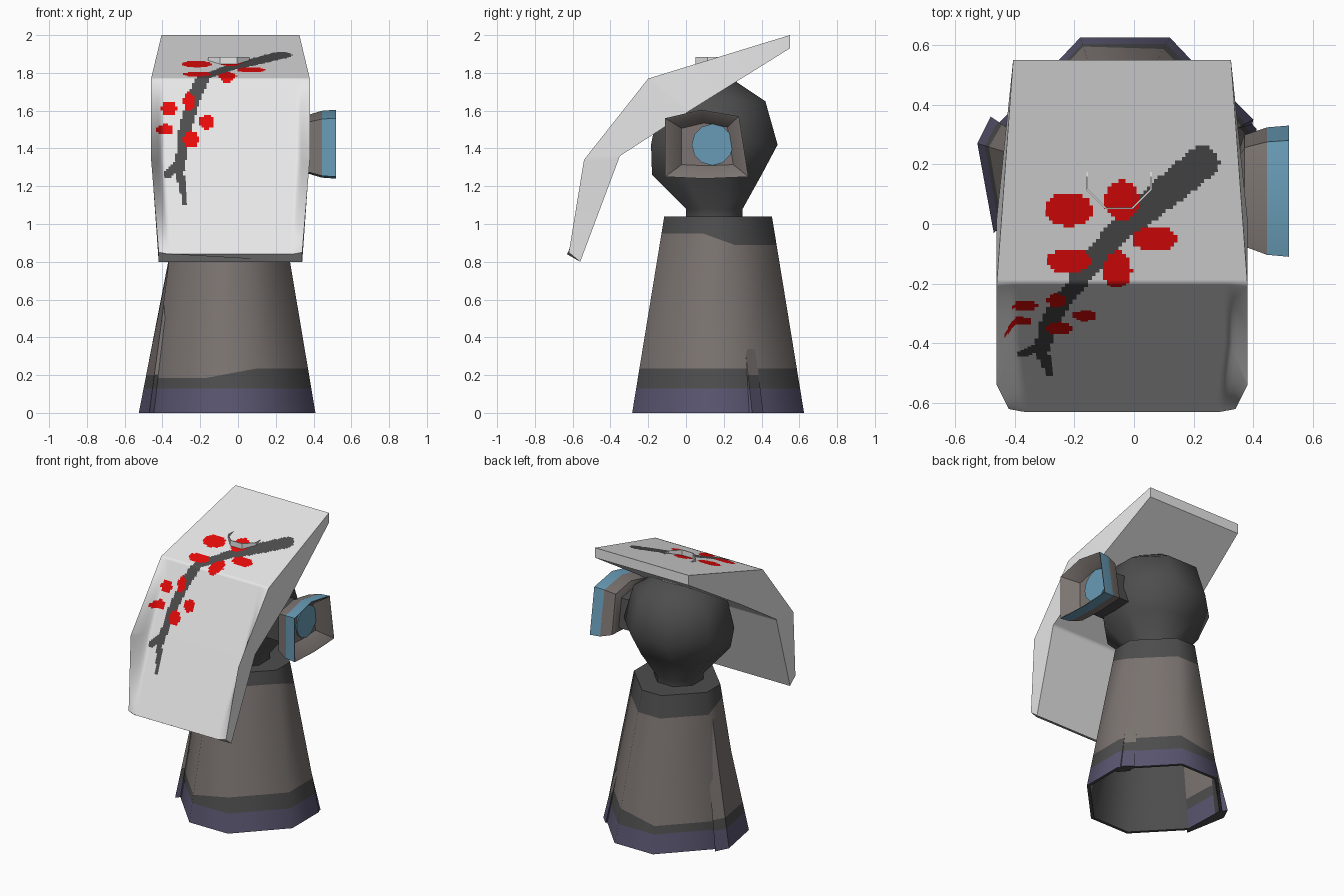
import bpy, math

if "Cube" in bpy.data.objects:
    bpy.data.objects.remove(bpy.data.objects["Cube"])

# Flat colours (linear)
def mat(name, rgb):
    m = bpy.data.materials.new(name)
    m.diffuse_color = (*rgb, 1)
    m.use_nodes = True
    m.node_tree.nodes["Principled BSDF"].inputs["Base Color"].default_value = m.diffuse_color
    return m

WHITE = mat("mask white", (0.80, 0.80, 0.80))
DARK = mat("dark grey", (0.075, 0.075, 0.075))
RED = mat("petal red", (0.80, 0.003, 0.003))
TAUPE = mat("taupe cloth", (0.20, 0.175, 0.165))
PURPLE = mat("muted purple", (0.10, 0.09, 0.16))
BLUE = mat("pale blue", (0.14, 0.33, 0.47))


def make(name, verts, faces, mats, idx, angle=50):
    me = bpy.data.meshes.new(name)
    me.from_pydata(verts, [], faces)
    for m in mats:
        me.materials.append(m)
    for p, i in zip(me.polygons, idx):
        p.material_index = i
    ob = bpy.data.objects.new(name, me)
    bpy.context.collection.objects.link(ob)
    bpy.ops.object.select_all(action='DESELECT')
    ob.select_set(True)
    bpy.context.view_layer.objects.active = ob
    bpy.ops.object.shade_smooth_by_angle(angle=math.radians(angle))
    return ob


def loft(name, rings, mats, idx, caps=(None, None), angle=50):
    """Skin matching rings; idx colours each band (or face by rule), caps colour the ends."""
    n = len(rings[0])
    verts = [p for r in rings for p in r]
    faces, col = [], []
    for k in range(len(rings) - 1):
        for i in range(n):
            j = (i + 1) % n
            faces.append((k * n + i, k * n + j, (k + 1) * n + j, (k + 1) * n + i))
            col.append(idx(k, i) if callable(idx) else idx[k])
    if caps[0] is not None:
        faces.append(tuple(reversed(range(n))))
        col.append(caps[0])
    if caps[1] is not None:
        faces.append(tuple(range((len(rings) - 1) * n, len(rings) * n)))
        col.append(caps[1])
    return make(name, verts, faces, mats, col, angle)


def octagon(cx, cy, z, r):
    k = r / math.cos(math.pi / 8)
    return [(cx + k * math.cos(a), cy + k * math.sin(a), z)
            for a in (math.pi / 8 + i * math.pi / 4 for i in range(8))]


# Cloak: hollow tapered octagon with narrow flats, coloured hem and slanting collar band
def cloak_ring(z, inset=0.0, tilt_x=0.0, tilt_y=0.0):
    ring = []
    for sx, sy, wide in ((1, -1, 1), (1, 1, 1), (1, 1, 0), (-1, 1, 0),
                         (-1, 1, 1), (-1, -1, 1), (-1, -1, 0), (1, -1, 0)):
        zz = z + tilt_x * sx + tilt_y * sy
        f = zz / 1.04
        flat = 0.15 - 0.075 * f - inset * 0.4
        ax, ay = 0.44 - 0.155 * f - inset, 0.455 - 0.17 * f - inset
        ring.append((-0.03 - 0.02 * f + sx * (ax if wide else flat),
                     0.17 + sy * (flat if wide else ay), zz))
    return ring

loft("cloak", [cloak_ring(0.98, 0.02), cloak_ring(0, 0.02), cloak_ring(0), cloak_ring(0.13),
               cloak_ring(0.21, 0, 0.025), cloak_ring(0.92, 0, 0, -0.03), cloak_ring(1.04)],
     [TAUPE, DARK, PURPLE], [1, 1, 2, 1, 0, 1], caps=(1, 1))


# Folds: thin cloth panels that flare out of the cloak towards the hem
def fold(name, top, bottom):
    rings = []
    for z in (0.0, 0.13, 0.20, 0.85):
        f = z / 0.85
        rings.append([(b[0] + (t[0] - b[0]) * f, b[1] + (t[1] - b[1]) * f, z)
                      for t, b in zip(top, bottom)])
    loft(name, rings, [TAUPE, DARK, PURPLE], [2, 1, 0], caps=(1, 0), angle=30)

fold("left_fold", [(-0.32, 0.08), (-0.32, 0.22), (-0.32, 0.25), (-0.36, 0.22), (-0.355, 0.10)],
     [(-0.44, 0.0), (-0.45, 0.27), (-0.48, 0.36), (-0.525, 0.27), (-0.47, -0.03)])
fold("right_fold", [(0.18, 0.28), (0.22, 0.22), (0.23, 0.26), (0.20, 0.30)],
     [(0.32, 0.34), (0.38, 0.27), (0.40, 0.35), (0.34, 0.41)])

# Head: faceted ball on a short neck
loft("head", [octagon(-0.05, y, z, r) for y, z, r in
              ((0.15, 1.02, 0.15), (0.15, 1.08, 0.15), (0.11, 1.26, 0.29), (0.15, 1.42, 0.335),
               (0.14, 1.65, 0.28), (0.14, 1.75, 0.13))],
     [DARK], [0] * 5, caps=(0, 0), angle=50)

# Ear: stem, flared cup with blue outer band, recessed blue disc
def ear_ring(x, s):
    pts = [(-0.11, 1.25), (0.10, 1.24), (0.33, 1.25), (0.28, 1.57), (0.08, 1.605), (-0.11, 1.56)]
    return [(x, 0.12 + (y - 0.12) * s, 1.42 + (z - 1.42) * s) for y, z in pts]

loft("ear_stem", [ear_ring(0.20, 0.62), ear_ring(0.37, 0.62)], [DARK], [0], caps=(0, 0))
loft("ear_cup", [ear_ring(0.35, 0.62), ear_ring(0.37, 0.85), ear_ring(0.445, 0.97),
                 ear_ring(0.52, 1.0), ear_ring(0.515, 0.95), ear_ring(0.43, 0.62)],
     [TAUPE, BLUE], [0, 0, 1, 0, 0], caps=(0, 0), angle=30)
disc = [[(x, 0.14 + 0.11 * math.cos(a * math.pi / 6), 1.42 + 0.11 * math.sin(a * math.pi / 6))
         for a in range(12)] for x in (0.43, 0.438)]
loft("ear_disc", disc, [BLUE], [0], caps=(0, 0))

# Mask: rows of (panel y, z), (side edge y, z), (back y, z), half width
ROWS = [(-0.63, 0.84, -0.62, 0.85, -0.56, 0.80, 0.38), (-0.40, 1.34, -0.54, 1.34, -0.35, 1.36, 0.42),
        (-0.20, 1.77, -0.20, 1.77, 0.02, 1.60, 0.42), (0.55, 2.00, 0.55, 2.00, 0.55, 1.93, 0.365)]
STEPS = (42, 38, 60)
LENGTHS = [math.hypot(b[0] - a[0], b[1] - a[1]) for a, b in zip(ROWS, ROWS[1:])]
COLS = 66

# Painted branch: (x, distance up the mask, radius); petals: (x, distance, rx, ry)
TRUNK = [(0.23, 1.45, 0.056), (0.10, 1.34, 0.055), (-0.06, 1.20, 0.04), (-0.18, 1.05, 0.035),
         (-0.24, 0.89, 0.035), (-0.28, 0.726, 0.034), (-0.30, 0.57, 0.028), (-0.31, 0.48, 0.024),
         (-0.28, 0.30, 0.012)]
TWIG = [(-0.30, 0.53, 0.025), (-0.37, 0.47, 0.026)]
PETALS = [(-0.22, 1.285, 0.08, 0.06), (-0.04, 1.315, 0.058, 0.07), (0.07, 1.18, 0.078, 0.042),
          (-0.055, 1.07, 0.047, 0.07), (-0.22, 1.105, 0.075, 0.042), (-0.26, 0.89, 0.03, 0.055),
          (-0.365, 0.85, 0.042, 0.042), (-0.165, 0.77, 0.042, 0.042), (-0.25, 0.67, 0.042, 0.05),
          (-0.385, 0.726, 0.045, 0.032)]


def on_line(x, s, line):
    for (x0, s0, r0), (x1, s1, r1) in zip(line, line[1:]):
        dx, ds = x1 - x0, s1 - s0
        k = max(0, min(1, ((x - x0) * dx + (s - s0) * ds) / (dx * dx + ds * ds)))
        if math.hypot(x - x0 - k * dx, s - s0 - k * ds) < r0 + k * (r1 - r0):
            return True
    return False


def paint(x, s):
    if any(((x - px) / rx) ** 2 + ((s - ps) / ry) ** 2 < 1 for px, ps, rx, ry in PETALS):
        return 2
    return 1 if on_line(x, s, TRUNK) or on_line(x, s, TWIG) else 0


params = [(k, i / n) for k, n in enumerate(STEPS) for i in range(n)] + [(2, 1.0)]
rings, dist = [], []
for k, f in params:
    py, pz, ey, ez, by, bz, hw = [a + (b - a) * f for a, b in zip(ROWS[k], ROWS[k + 1])]
    dist.append(sum(LENGTHS[:k]) + LENGTHS[k] * f)
    ring = []
    for c in range(COLS + 1):  # flat panel with raised side edges
        u = 2 * c / COLS - 1
        e = max(0, (abs(u) - 0.86) / 0.14)
        ring.append((-0.04 + u * hw, py + (ey - py) * e, pz + (ez - pz) * e))
    rings.append(ring + [(-0.04 + hw, by, bz), (-0.04 - hw, by, bz)])


def mask_colour(k, i):
    if i >= COLS:
        return 0
    return paint((rings[k][i][0] + rings[k][i + 1][0]) / 2, (dist[k] + dist[k + 1]) / 2)

loft("mask", rings, [WHITE, DARK, RED], mask_colour, caps=(0, 0), angle=55)

# Small thin open ring set into the top of the mask
loft("mask_ring", [octagon(-0.05, 0.16, z, r) for z, r in
                   ((1.74, 0.11), (1.885, 0.11), (1.885, 0.104), (1.74, 0.104), (1.74, 0.11))],
     [WHITE], [0] * 4, angle=30)
